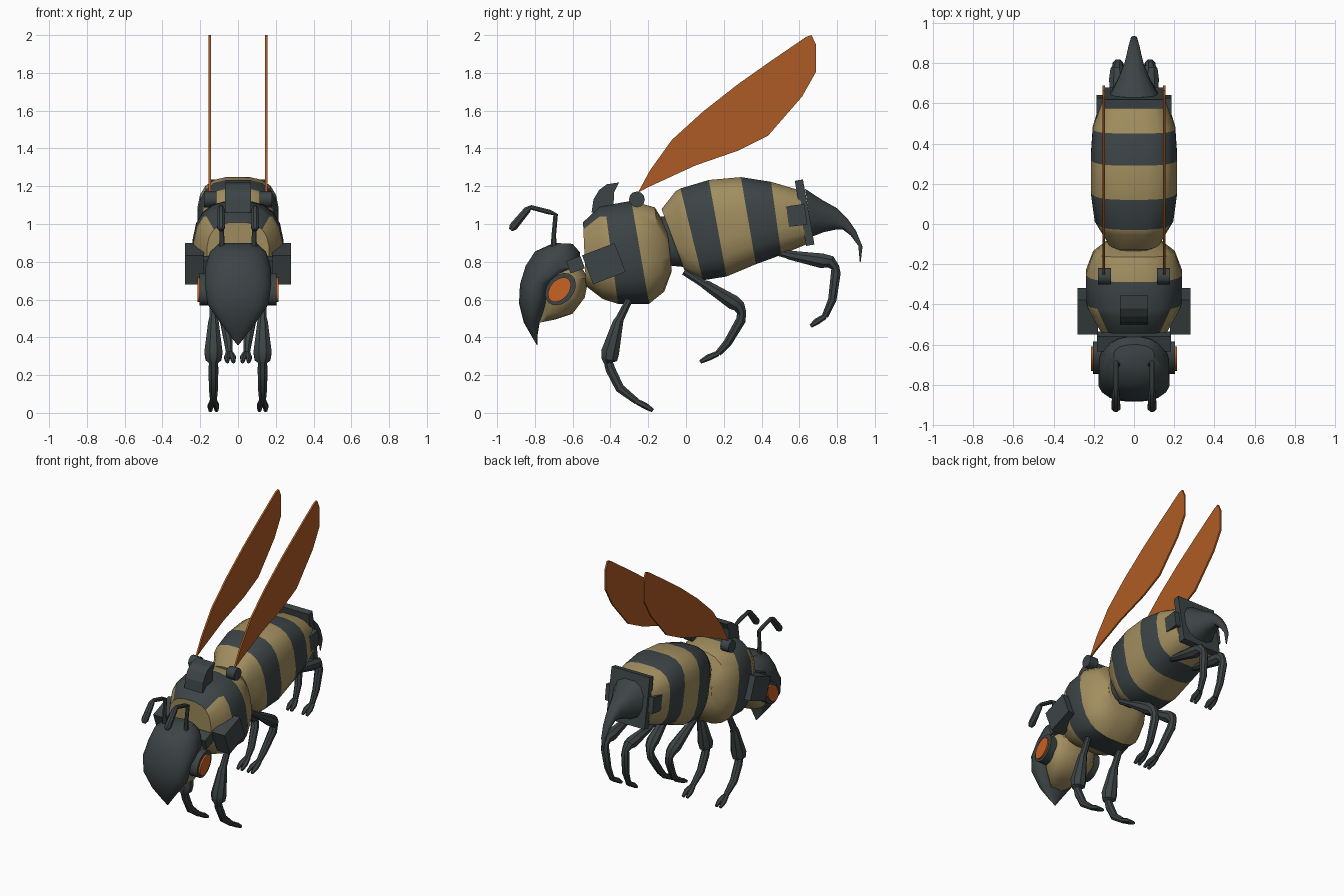
import bpy, bmesh, math
from mathutils import Vector

if "Cube" in bpy.data.objects:
    bpy.data.objects.remove(bpy.data.objects["Cube"])

def mat(name, col):
    m = bpy.data.materials.new(name)
    m.diffuse_color = (*col, 1)
    m.use_nodes = True
    m.node_tree.nodes["Principled BSDF"].inputs["Base Color"].default_value = m.diffuse_color
    return m

DARK = mat("charcoal", (0.046, 0.058, 0.061))
TAN = mat("tan", (0.36, 0.27, 0.115))
ORANGE = mat("wing_orange", (0.42, 0.105, 0.018))
EYE = mat("eye_orange", (0.58, 0.12, 0.018))

def finish(name, bm, mats, smooth=True):
    bmesh.ops.recalc_face_normals(bm, faces=bm.faces)
    me = bpy.data.meshes.new(name)
    bm.to_mesh(me)
    bm.free()
    for m in mats:
        me.materials.append(m)
    ob = bpy.data.objects.new(name, me)
    bpy.context.collection.objects.link(ob)
    if smooth:
        bpy.ops.object.select_all(action='DESELECT')
        bpy.context.view_layer.objects.active = ob
        ob.select_set(True)
        bpy.ops.object.shade_smooth_by_angle(angle=math.radians(35))
    return ob

def skin(bm, rings, rule=None):
    vs = [[bm.verts.new(p) for p in r] for r in rings]
    n = len(vs[0])
    bm.faces.new(vs[0])
    bm.faces.new(vs[-1])
    for i in range(len(vs) - 1):
        for k in range(n):
            f = bm.faces.new((vs[i][k], vs[i][(k + 1) % n], vs[i + 1][(k + 1) % n], vs[i + 1][k]))
            if rule:
                f.material_index = rule(i, f.calc_center_median())

def loft(name, secs, power, mats, rule=None, n=20):
    """Sections: (y, z of one edge, y, z of the opposite edge, half width)."""
    rings = []
    e = 2 / power
    for ya, za, yb, zb, w in secs:
        a, b = Vector((0, ya, za)), Vector((0, yb, zb))
        c, u = (a + b) / 2, (a - b) / 2
        ring = []
        for k in range(n):
            t = 2 * math.pi * (k + 0.5) / n
            cx, sx = math.cos(t), math.sin(t)
            ring.append(c + u * math.copysign(abs(cx) ** e, cx)
                        + Vector((w * math.copysign(abs(sx) ** e, sx), 0, 0)))
        rings.append(ring)
    bm = bmesh.new()
    skin(bm, rings, rule)
    return finish(name, bm, mats)

def tube(bm, pts, n=8):
    """Points: (x, y, z, radius)."""
    P = [Vector(p[:3]) for p in pts]
    rings = []
    for i, p in enumerate(P):
        t = (P[min(i + 1, len(P) - 1)] - P[max(i - 1, 0)]).normalized()
        b = t.cross(Vector((1, 0, 0))).normalized()
        a = b.cross(t)
        rings.append([p + pts[i][3] * (a * math.cos(2 * math.pi * (k + .5) / n)
                                       + b * math.sin(2 * math.pi * (k + .5) / n)) for k in range(n)])
    skin(bm, rings)

def prism(name, poly, x0, x1, m, smooth=False):
    """Side profile in (y, z), extruded along x."""
    bm = bmesh.new()
    skin(bm, [[(x, y, z) for y, z in poly] for x in (x0, x1)])
    return finish(name, bm, [m], smooth)

def tilted(cy, cz, ly, lz, deg):
    c, s = math.cos(math.radians(deg)), math.sin(math.radians(deg))
    return [(cy + y * c - z * s, cz + y * s + z * c)
            for y, z in ((-ly, -lz), (ly, -lz), (ly, lz), (-ly, lz))]

def oval(cy, cz, a, b, deg=0, n=20):
    c, s = math.cos(math.radians(deg)), math.sin(math.radians(deg))
    out = []
    for k in range(n):
        t = 2 * math.pi * k / n
        y, z = a * math.cos(t), b * math.sin(t)
        out.append((cy + y * c - z * s, cz + y * s + z * c))
    return out

# Striped abdomen
loft("abdomen", [(-.13, 1.08, -.01, .76, .135), (-.055, 1.175, .01, .725, .17),
                 (-.03, 1.19, .09, .70, .197), (.12, 1.235, .215, .72, .217),
                 (.29, 1.25, .37, .785, .217), (.45, 1.225, .505, .835, .207),
                 (.60, 1.18, .635, .89, .165)], 3, [TAN, DARK],
     lambda i, c: 1 if i in (2, 4) else 0)
loft("waist", [(-.16, 1.04, -.10, .78, .12), (-.08, 1.04, .0, .77, .12)], 2.5, [DARK])

# Tail plate, side lugs and stinger
prism("tail_plate", tilted(.628, 1.06, .022, .175, 10), -.15, .15, DARK)
prism("tail_lugs", tilted(.585, 1.045, .05, .055, 8), -.187, .187, DARK)
loft("stinger", [(.63, 1.19, .67, .93, .12), (.72, 1.13, .73, .955, .08),
                 (.80, 1.085, .79, .968, .05), (.855, 1.03, .83, .97, .037),
                 (.90, .965, .87, .94, .027), (.935, .88, .912, .885, .016),
                 (.925, .80, .92, .80, .003)], 2.5, [DARK], n=12)

# Thorax with stripe and dark collar on the upper front
loft("thorax", [(-.545, 1.01, -.53, .67, .165), (-.46, 1.095, -.44, .60, .215),
                (-.43, 1.10, -.36, .575, .237), (-.29, 1.125, -.195, .575, .242),
                (-.165, 1.09, -.115, .64, .205), (-.10, .98, -.075, .75, .14)], 2.7, [TAN, DARK],
     lambda i, c: 1 if i == 2 or (i < 2 and abs(c.x) < .16 and c.z > .9) else 0)
prism("back_crest", [(-.50, 1.06), (-.49, 1.13), (-.46, 1.18), (-.42, 1.21), (-.355, 1.22),
                     (-.38, 1.17), (-.385, 1.08)], -.07, .07, DARK)

# Head: tan skull under a dark pointed mask
loft("skull", [(-.75, .80, -.57, .80, .14), (-.77, .72, -.515, .71, .172), (-.77, .62, -.535, .61, .168),
               (-.77, .53, -.60, .525, .125), (-.79, .475, -.69, .495, .06)], 2.4, [TAN])
loft("mask", [(-.70, .90, -.60, .895, .10), (-.80, .855, -.56, .85, .15), (-.85, .78, -.555, .755, .176),
              (-.88, .68, -.70, .69, .178), (-.885, .58, -.73, .57, .163), (-.86, .48, -.775, .475, .095),
              (-.82, .41, -.785, .415, .045), (-.79, .36, -.787, .36, .004)], 2.3, [DARK])
prism("head_bracket", tilted(-.585, .785, .04, .035, 20), -.185, .185, DARK)

# Legs: (x, y, z, radius) from hip to ankle, then the toe tip
LEGS = {
    "front": ([(.13, -.30, .60, .02), (.13, -.35, .50, .024), (.13, -.36, .48, .03), (.13, -.402, .32, .052),
               (.13, -.406, .28, .045), (.13, -.41, .265, .026), (.13, -.40, .23, .028), (.13, -.35, .13, .026),
               (.13, -.26, .06, .018)], (.13, -.175, .012)),
    "middle": ([(.10, -.01, .75, .022), (.10, .09, .685, .022), (.095, .11, .675, .028), (.085, .25, .585, .042),
                (.08, .28, .565, .035), (.075, .295, .53, .026), (.07, .29, .49, .028), (.05, .22, .37, .024),
                (.045, .17, .315, .018)], (.04, .075, .27)),
    "rear": ([(.09, .45, .86, .02), (.09, .53, .84, .022), (.09, .55, .835, .026), (.085, .72, .805, .042),
              (.085, .765, .80, .035), (.08, .79, .77, .024), (.08, .793, .74, .028), (.07, .775, .60, .024),
              (.065, .735, .51, .018)], (.06, .66, .46)),
}

WING = [(-.255, 1.165), (-.19, 1.285), (-.075, 1.445), (.09, 1.595), (.275, 1.74), (.445, 1.86),
        (.635, 1.99), (.665, 2.0), (.688, 1.95), (.688, 1.805), (.615, 1.675), (.435, 1.468),
        (.275, 1.388), (.05, 1.31), (-.20, 1.195)]

for side, s in (("right", 1), ("left", -1)):
    # Wing and its hinge
    prism(side + "_wing", WING, s * .144, s * .156, ORANGE)
    prism(side + "_wing_hinge", oval(-.26, 1.13, .042, .042, n=12), s * .115, s * .18, DARK, True)
    # Shoulder plate
    prism(side + "_shoulder_plate", tilted(-.435, .79, .092, .082, 21), s * .18, s * .28, DARK)
    # Eye in a dark socket
    prism(side + "_eye_socket", oval(-.665, .655, .095, .07, 50), s * .13, s * .203, DARK, True)
    prism(side + "_eye", oval(-.67, .652, .074, .05, 50), s * .15, s * .214, EYE, True)
    # Antenna
    bm = bmesh.new()
    tube(bm, [(s * .085, -.70, .87, .018), (s * .085, -.70, .94, .013), (s * .09, -.69, 1.05, .013),
              (s * .09, -.72, 1.062, .014), (s * .09, -.82, 1.088, .013), (s * .09, -.84, 1.075, .02),
              (s * .09, -.915, .985, .024), (s * .09, -.928, .968, .012)])
    finish(side + "_antenna", bm, [DARK])
    # Legs with two-toed feet
    for name, (path, toe) in LEGS.items():
        bm = bmesh.new()
        tube(bm, [(s * x, y, z, r) for x, y, z, r in path])
        a, t = Vector(path[-1][:3]), Vector(toe)
        for d in (-.016, .016):
            m = a.lerp(t, .55)
            tube(bm, [(s * (a.x + d * .4), a.y, a.z, .015), (s * (m.x + d), m.y, m.z + .002, .017),
                      (s * (t.x + d), t.y, t.z, .01)], 6)
        finish(f"{side}_{name}_leg", bm, [DARK])
